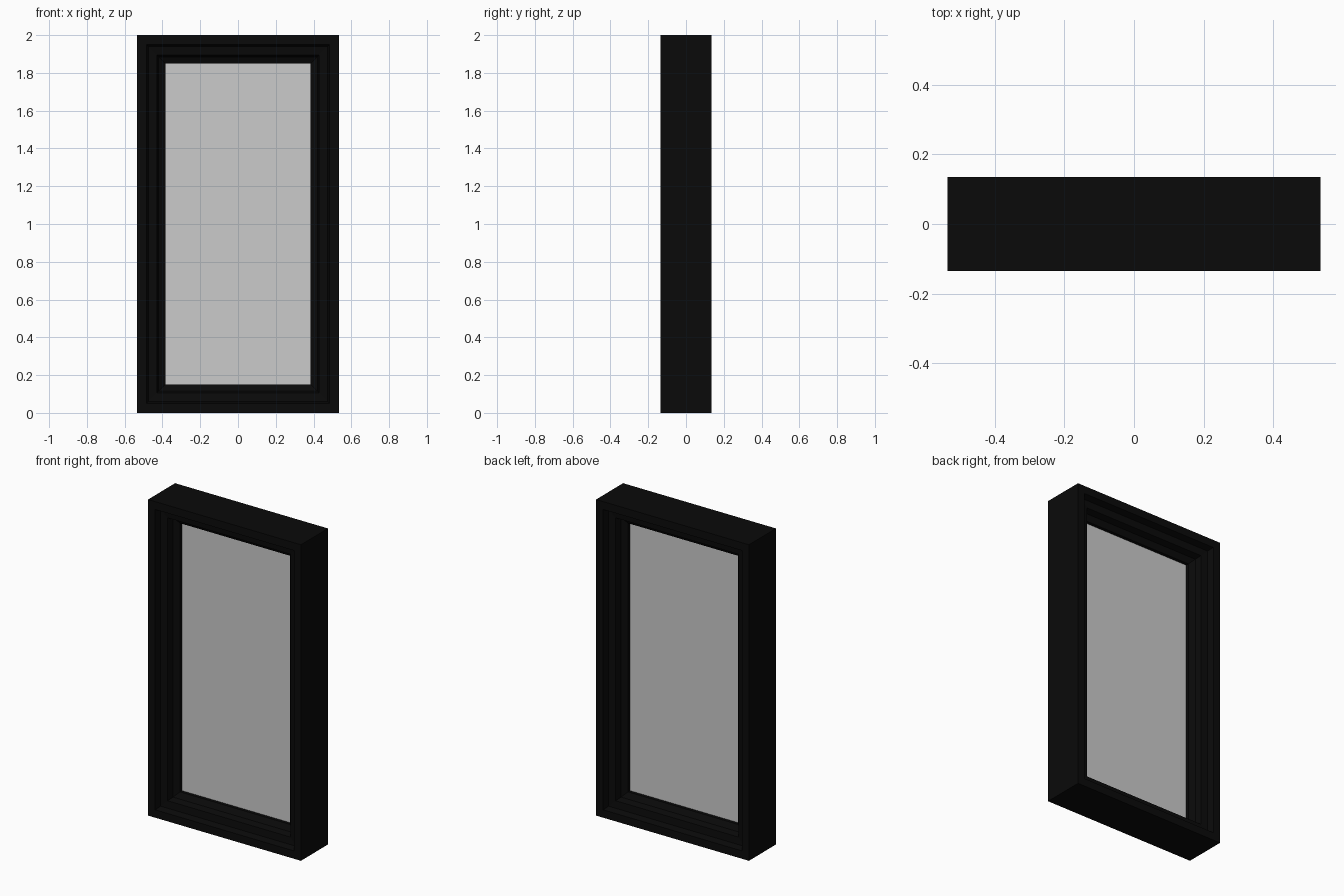
import bpy, bmesh

if "Cube" in bpy.data.objects:
    bpy.data.objects.remove(bpy.data.objects["Cube"])

W, H, D = 0.535, 2.0, 0.135

# Stepped half profile: (inset from outer edge, distance from the middle plane)
front = [(0, D), (0.05, D), (0.06, 0.095), (0.105, 0.09), (0.115, 0.05), (0.15, 0.03)]
profile = [(i, -y) for i, y in front] + [(i, y) for i, y in reversed(front)]


def add_object(name, bm, colour=None):
    bmesh.ops.recalc_face_normals(bm, faces=bm.faces)
    mesh = bpy.data.meshes.new(name)
    bm.to_mesh(mesh)
    bm.free()
    obj = bpy.data.objects.new(name, mesh)
    bpy.context.collection.objects.link(obj)
    if colour:
        mat = bpy.data.materials.new(name + "_colour")
        mat.diffuse_color = colour
        mat.use_nodes = True
        mat.node_tree.nodes["Principled BSDF"].inputs["Base Color"].default_value = mat.diffuse_color
        mesh.materials.append(mat)
    return obj


# Frame: profile swept around the rectangle with mitred corners
bm = bmesh.new()
rings = []
for inset, y in profile:
    x, lo, hi = W - inset, inset, H - inset
    rings.append([bm.verts.new(p) for p in
                  ((-x, y, lo), (x, y, lo), (x, y, hi), (-x, y, hi))])
for k, ring in enumerate(rings):
    nxt = rings[(k + 1) % len(rings)]
    for j in range(4):
        n = (j + 1) % 4
        bm.faces.new((ring[j], ring[n], nxt[n], nxt[j]))
add_object("frame", bm, (0.003, 0.003, 0.003, 1))

# Pane: thin sheet held in the middle of the frame
bm = bmesh.new()
bmesh.ops.create_cube(bm, size=1)
for v in bm.verts:
    v.co.x *= 0.775
    v.co.y *= 0.02
    v.co.z = v.co.z * 1.705 + H / 2
add_object("pane", bm)
